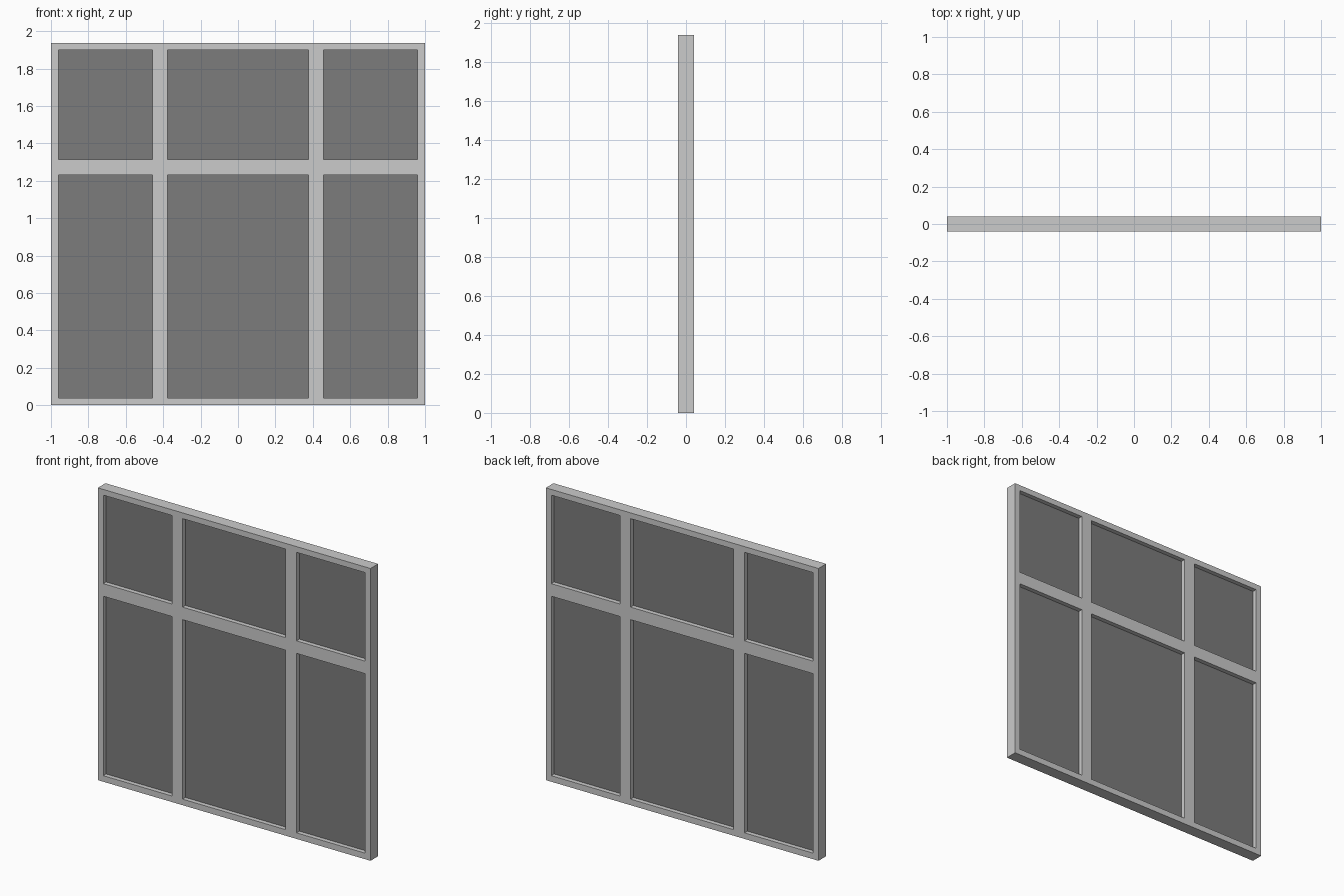
import bpy, bmesh

if "Cube" in bpy.data.objects:
    bpy.data.objects.remove(bpy.data.objects["Cube"])

X = [-1.0, -0.96, -0.457, -0.378, 0.378, 0.457, 0.96, 1.0]   # bar / opening edges
Z = [0.0, 0.04, 1.23, 1.313, 1.9, 1.938]
DEPTH = 0.08
PANE = 0.02

glass = bpy.data.materials.new("dark_glass")
glass.diffuse_color = (0.2, 0.2, 0.2, 1)
glass.use_nodes = True
glass.node_tree.nodes["Principled BSDF"].inputs["Base Color"].default_value = glass.diffuse_color


def new_object(name, bm):
    mesh = bpy.data.meshes.new(name)
    bm.to_mesh(mesh)
    bm.free()
    obj = bpy.data.objects.new(name, mesh)
    bpy.context.collection.objects.link(obj)
    return obj


# Frame with mullions and transom: flat grid with openings, extruded in depth
bm = bmesh.new()
grid = [[bm.verts.new((x, -DEPTH / 2, z)) for z in Z] for x in X]
for i in range(len(X) - 1):
    for j in range(len(Z) - 1):
        if i % 2 and j % 2:
            continue
        bm.faces.new((grid[i][j], grid[i + 1][j], grid[i + 1][j + 1], grid[i][j + 1]))
ext = bmesh.ops.extrude_face_region(bm, geom=bm.faces[:], use_keep_orig=True)
moved = [g for g in ext["geom"] if isinstance(g, bmesh.types.BMVert)]
bmesh.ops.translate(bm, verts=moved, vec=(0, DEPTH, 0))
bmesh.ops.recalc_face_normals(bm, faces=bm.faces[:])
bmesh.ops.dissolve_limit(bm, angle_limit=0.01, verts=bm.verts[:], edges=bm.edges[:])
new_object("window_frame", bm)

# Six glass panes, recessed in the openings
for i in (1, 3, 5):
    for j in (1, 3):
        bm = bmesh.new()
        bmesh.ops.create_cube(bm, size=1)
        bmesh.ops.scale(bm, verts=bm.verts[:], vec=(X[i + 1] - X[i], PANE, Z[j + 1] - Z[j]))
        bmesh.ops.translate(bm, verts=bm.verts[:],
                            vec=((X[i] + X[i + 1]) / 2, 0, (Z[j] + Z[j + 1]) / 2))
        pane = new_object("glass_pane", bm)
        pane.data.materials.append(glass)
